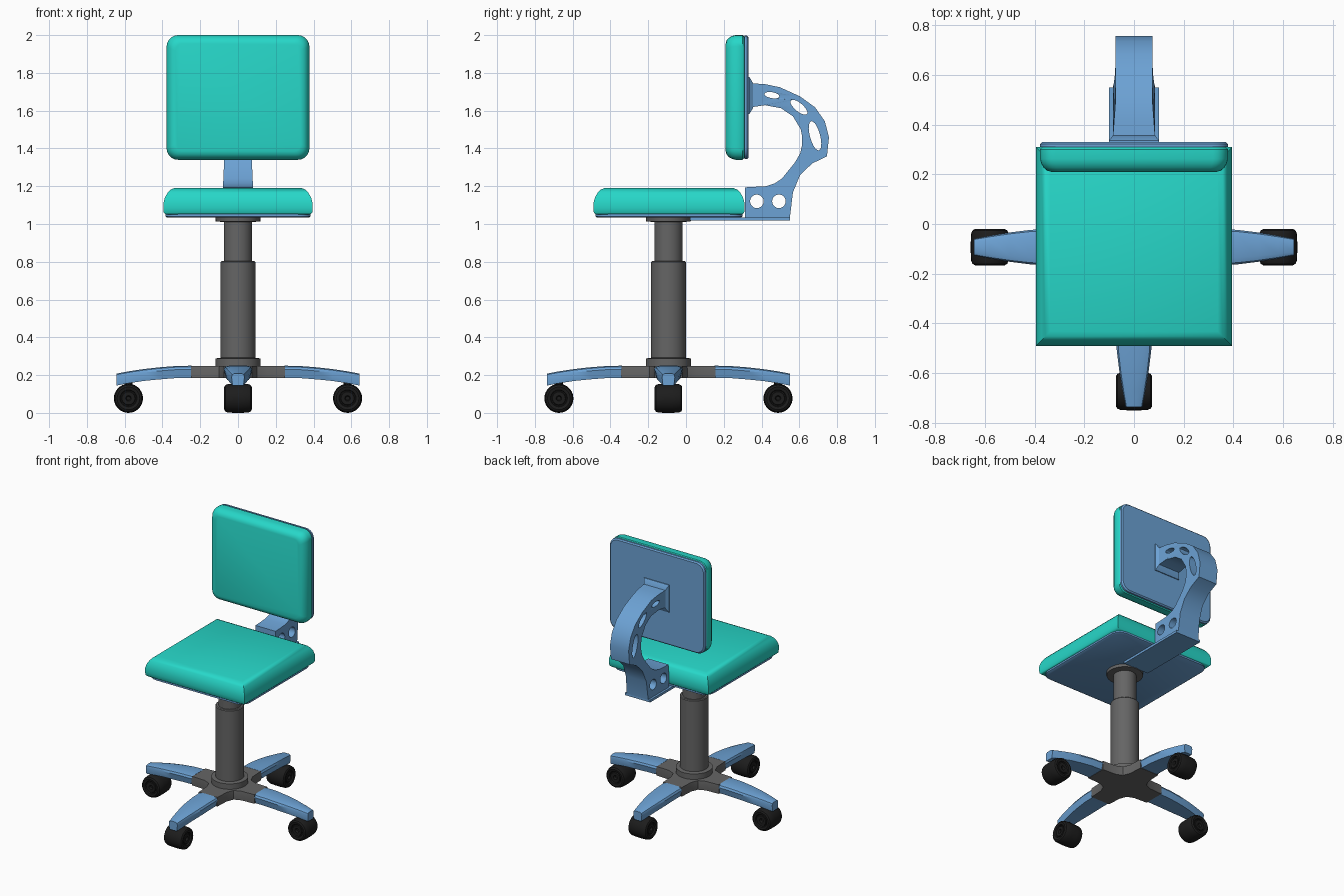
import bpy, bmesh
from math import sin, cos, pi, radians
from mathutils import Matrix, Vector

if "Cube" in bpy.data.objects:
    bpy.data.objects.remove(bpy.data.objects["Cube"])


def material(name, rgb):
    m = bpy.data.materials.new(name)
    m.diffuse_color = (*rgb, 1)
    m.use_nodes = True
    m.node_tree.nodes["Principled BSDF"].inputs["Base Color"].default_value = m.diffuse_color
    return m


TEAL = material("teal_fabric", (0.02, 0.68, 0.58))
BLUE = material("blue_paint", (0.15, 0.36, 0.66))
BLACK = material("black_rubber", (0.012, 0.012, 0.012))
GREY = material("grey_metal", (0.13, 0.13, 0.13))
CY = -0.093          # y position of the column axis


def finish(name, bm, mat, angle=35):
    bmesh.ops.remove_doubles(bm, verts=bm.verts, dist=1e-5)
    bmesh.ops.recalc_face_normals(bm, faces=bm.faces)
    me = bpy.data.meshes.new(name)
    bm.to_mesh(me)
    bm.free()
    ob = bpy.data.objects.new(name, me)
    bpy.context.collection.objects.link(ob)
    me.materials.append(mat)
    bpy.ops.object.select_all(action='DESELECT')
    ob.select_set(True)
    bpy.context.view_layer.objects.active = ob
    bpy.ops.object.shade_smooth_by_angle(angle=radians(angle))
    return ob


def loft(name, rings, mat, angle=35, matrix=Matrix()):
    """Skin a list of equal-length closed rings and cap both ends."""
    bm = bmesh.new()
    vr = [[bm.verts.new(matrix @ Vector(p)) for p in r] for r in rings]
    n = len(vr[0])
    for a, b in zip(vr, vr[1:]):
        for i in range(n):
            j = (i + 1) % n
            bm.faces.new((a[i], a[j], b[j], b[i]))
    bm.faces.new(vr[0])
    bm.faces.new(vr[-1])
    return finish(name, bm, mat, angle)


def rounded(w, h, r, z, cx=0, cy=0, n=6):
    """Rounded rectangle ring of half sizes w, h."""
    pts = []
    for k, (sx, sy) in enumerate([(1, 1), (-1, 1), (-1, -1), (1, -1)]):
        for i in range(n):
            a = k * pi / 2 + i * pi / 2 / (n - 1)
            pts.append((cx + sx * (w - r) + r * cos(a), cy + sy * (h - r) + r * sin(a), z))
    return pts


def rect(w, h, z, cx=0, cy=0):
    return [(cx + sx * w, cy + sy * h, z) for sx, sy in [(1, 1), (-1, 1), (-1, -1), (1, -1)]]


def lathe(name, profile, mat, matrix=Matrix(), n=32):
    rings = [[(r * cos(2 * pi * i / n), r * sin(2 * pi * i / n), z) for i in range(n)]
             for r, z in profile]
    return loft(name, rings, mat, 35, matrix)


# seat cushion with mitred corners, and its rounded support plate
SY = -0.09
loft("seat_cushion", [rect(0.395 - d, 0.4 - d, z, 0, SY) for d, z in
     [(0.012, 1.05), (0.002, 1.06), (0, 1.085), (0, 1.11), (0.008, 1.14),
      (0.022, 1.165), (0.038, 1.182), (0.058, 1.19)]], TEAL, 45)
loft("seat_plate", [rounded(0.385 - d, 0.39 - d, 0.07, z, 0, SY) for d, z in
     [(0.01, 1.034), (0, 1.04), (0, 1.052)]], BLUE)

# backrest cushion and shell, lofted along y
BACK = Matrix.Translation((0, 0, 1.67)) @ Matrix.Rotation(pi / 2, 4, 'X')
loft("backrest_cushion", [rounded(0.378 - d, 0.33 - d, 0.06 - d * 0.5, -y) for d, y in
     [(0.012, 0.312), (0, 0.30), (0, 0.262), (0.005, 0.243), (0.015, 0.226),
      (0.028, 0.215), (0.045, 0.21)]], TEAL, 45, BACK)
loft("backrest_shell", [rounded(0.378 - d, 0.327 - d, 0.06, -y) for d, y in
     [(0, 0.31), (0, 0.322), (0.008, 0.33)]], BLUE, 35, BACK)
BRACKET = Matrix.Translation((0, 0, 1.68)) @ Matrix.Rotation(pi / 2, 4, 'X')
loft("backrest_mount", [rect(w, h, -y) for w, h, y in
     [(0.1, 0.098, 0.328), (0.1, 0.098, 0.336), (0.085, 0.064, 0.356)]], BLUE, 35, BRACKET)

# curved backrest support: side profile with holes, extruded across x
outline = [(0.312, 1.033), (0.312, 1.194), (0.423, 1.2), (0.47, 1.215), (0.508, 1.241),
           (0.577, 1.326), (0.605, 1.375), (0.614, 1.416), (0.615, 1.46), (0.608, 1.5),
           (0.566, 1.57), (0.503, 1.613), (0.418, 1.629), (0.345, 1.618), (0.345, 1.745),
           (0.42, 1.74), (0.497, 1.724), (0.603, 1.676), (0.683, 1.618), (0.735, 1.544),
           (0.757, 1.459), (0.746, 1.358), (0.667, 1.32), (0.603, 1.257), (0.566, 1.167),
           (0.55, 1.033)]


def ellipse(cx, cy, a, b, deg, n=20):
    t = radians(deg)
    return [(cx + a * cos(u) * cos(t) - b * sin(u) * sin(t),
             cy + a * cos(u) * sin(t) + b * sin(u) * cos(t))
            for u in (2 * pi * i / n for i in range(n))]


holes = [ellipse(0.375, 1.12, 0.036, 0.036, 0), ellipse(0.492, 1.12, 0.036, 0.036, 0),
         ellipse(0.455, 1.682, 0.04, 0.016, -10), ellipse(0.598, 1.618, 0.056, 0.022, -40),
         ellipse(0.683, 1.467, 0.08, 0.027, -75)]
cu = bpy.data.curves.new("support_profile", 'CURVE')
cu.dimensions, cu.fill_mode, cu.extrude = '2D', 'BOTH', 0.074
for pts in [outline] + holes:
    s = cu.splines.new('POLY')
    s.points.add(len(pts) - 1)
    for p, (u, v) in zip(s.points, pts):
        p.co = (u, v, 0, 1)
    s.use_cyclic_u = True
tmp = bpy.data.objects.new("support_profile", cu)
bpy.context.collection.objects.link(tmp)
bpy.context.view_layer.update()
me = bpy.data.meshes.new_from_object(tmp.evaluated_get(bpy.context.evaluated_depsgraph_get()))
bm = bmesh.new()
bm.from_mesh(me)
bpy.data.objects.remove(tmp)
for v in bm.verts:
    y, z, x = v.co
    if z > 1.5:                      # flare towards the backrest
        x *= 1 + 0.15 * max(0, (0.5 - y) / 0.15)
    elif z < 1.3:                    # flare towards the base plate
        x *= 1 + 0.15 * min(1, (1.3 - z) / 0.2)
    v.co = (x, y, z)
finish("backrest_support", bm, BLUE, 40)
loft("support_base_plate", [rect(0.1, 0.265, z, 0, 0.285) for z in (1.018, 1.035)], BLUE)

# telescopic column
AX = Matrix.Translation((0, CY, 0))
lathe("column", [(0.12, 0.24), (0.12, 0.288), (0.093, 0.292), (0.093, 0.798), (0.088, 0.803),
                 (0.075, 0.803), (0.075, 1.01), (0.118, 1.014), (0.12, 1.034)], GREY, AX)

# grey cross at the centre of the base
cross = []
for k in range(4):
    R = Matrix.Rotation(k * pi / 2, 3, 'Z')
    cross += [R @ Vector(p) for p in [(0.25, -0.075, 0), (0.25, 0.075, 0), (0.15, 0.08, 0),
                                      (0.1, 0.1, 0), (0.08, 0.15, 0)]]
loft("base_hub", [[(p.x * f, p.y * f, z) for p in cross] for f, z in
     [(0.99, 0.184), (1, 0.195), (1, 0.235), (0.985, 0.249)]], GREY, 35, AX)


# four base arms with casters
def section(r, hw, lo, hi):
    m = hi - 0.3 * (hi - lo)
    return [(r, s * w * hw, z) for s, w, z in
            [(-1, 0.85, lo), (1, 0.85, lo), (1, 1, m), (1, 0.9, hi - 0.006), (1, 0.6, hi),
             (-1, 0.6, hi), (-1, 0.9, hi - 0.006), (-1, 1, m)]]


arm = [section(*s) for s in [(0.245, 0.076, 0.186, 0.25), (0.33, 0.075, 0.184, 0.248),
       (0.42, 0.069, 0.177, 0.241), (0.5, 0.059, 0.169, 0.232), (0.58, 0.046, 0.157, 0.22),
       (0.643, 0.034, 0.145, 0.208)]]
half = [(0.01, 0.052), (0.015, 0.066), (0.034, 0.066), (0.037, 0.06), (0.042, 0.06),
        (0.045, 0.07), (0.06, 0.073), (0.07, 0.067), (0.075, 0.055), (0.077, 0.02)]
wheel = half + [(r, -z) for r, z in reversed(half)]
for k, side in enumerate(("right", "back", "left", "front")):
    M = AX @ Matrix.Rotation(k * pi / 2, 4, 'Z')
    loft(side + "_base_arm", arm, BLUE, 35, M)
    lathe(side + "_caster_wheel", wheel, BLACK,
          M @ Matrix.Translation((0.58, 0, 0.077)) @ Matrix.Rotation(pi / 2, 4, 'X'), 28)
    lathe(side + "_caster_stem", [(0.022, 0.13), (0.022, 0.18)], BLACK,
          M @ Matrix.Translation((0.58, 0, 0)), 12)
